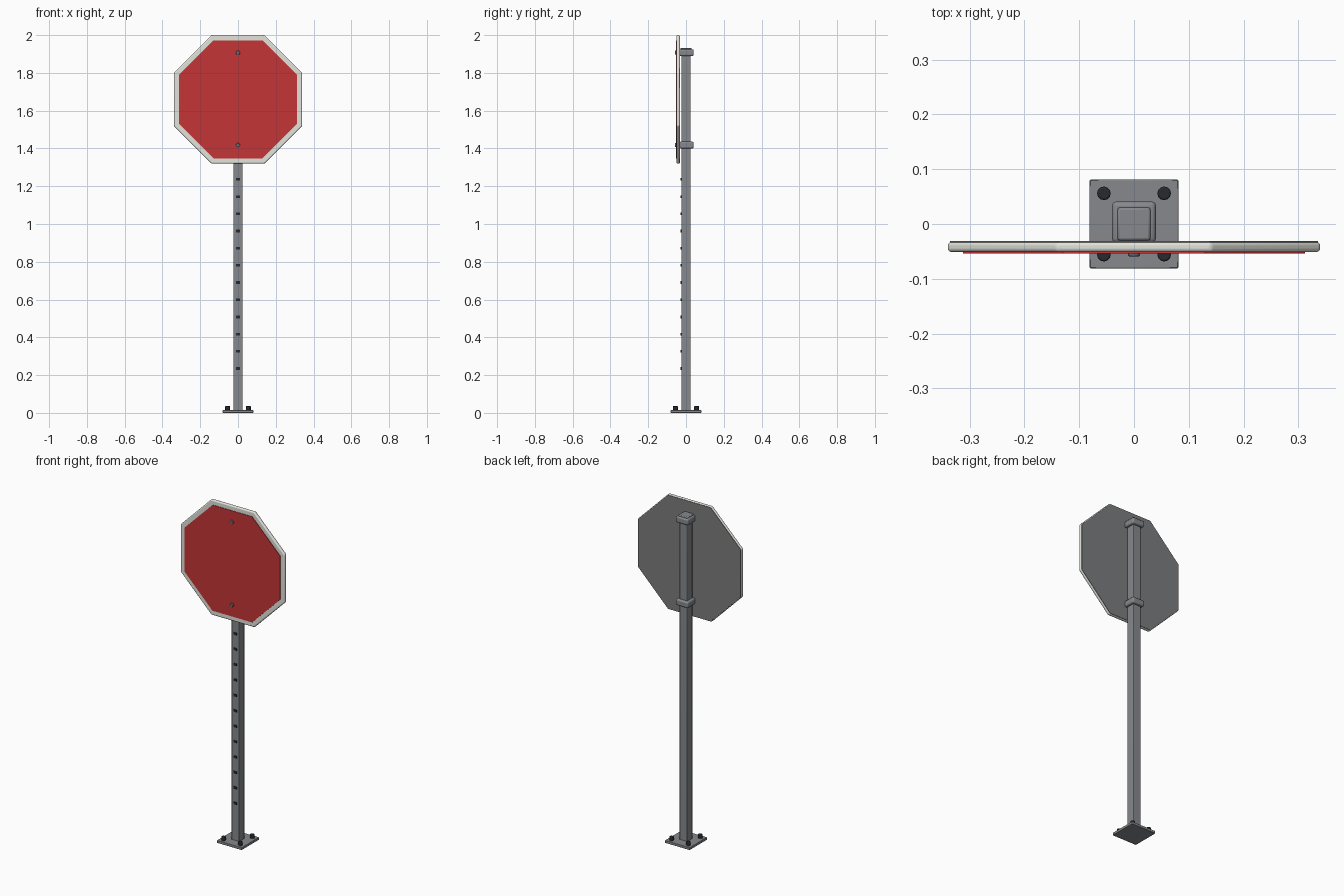
import bpy
import math

if "Cube" in bpy.data.objects:
    bpy.data.objects.remove(bpy.data.objects["Cube"])

# ---------- colours ----------
def material(name, rgb):
    m = bpy.data.materials.new(name)
    m.diffuse_color = (*rgb, 1.0)
    m.use_nodes = True
    m.node_tree.nodes["Principled BSDF"].inputs["Base Color"].default_value = m.diffuse_color
    return m

STEEL = material("galvanised grey", (0.24, 0.25, 0.265))
BACK = material("panel back grey", (0.20, 0.205, 0.21))
WHITE = material("border off white", (0.76, 0.77, 0.71))
RED = material("sign red", (0.56, 0.035, 0.038))
DARK = material("dark bolt", (0.022, 0.023, 0.026))
BOLT = material("sign bolt grey", (0.13, 0.16, 0.18))


# ---------- helpers ----------
def finish(ob, name, mat, bevel=0.0, segments=2):
    ob.name = name
    ob.data.materials.append(mat)
    bpy.ops.object.transform_apply(location=False, rotation=True, scale=True)
    if bevel:
        b = ob.modifiers.new("bevel", 'BEVEL')
        b.width = bevel
        b.segments = segments
        b.limit_method = 'ANGLE'
    bpy.ops.object.shade_smooth_by_angle(angle=math.radians(30))
    return ob

def box(name, lo, hi, mat, bevel=0.0, segments=2):
    centre = [(a + b) / 2 for a, b in zip(lo, hi)]
    bpy.ops.mesh.primitive_cube_add(size=1, location=centre)
    ob = bpy.context.object
    ob.scale = [b - a for a, b in zip(lo, hi)]
    return finish(ob, name, mat, bevel, segments)

def octagon(name, apothem, y0, y1, mat, bevel=0.0, segments=2):
    # flat-sided octagon plate standing in the xz plane
    bpy.ops.mesh.primitive_cylinder_add(
        vertices=8, radius=apothem / math.cos(math.pi / 8), depth=y1 - y0)
    ob = bpy.context.object
    ob.rotation_euler = (0, 0, math.pi / 8)
    bpy.ops.object.transform_apply(location=False, rotation=True, scale=False)
    ob.rotation_euler = (math.pi / 2, 0, 0)
    ob.location = (0, (y0 + y1) / 2, SIGN_Z)
    return finish(ob, name, mat, bevel, segments)


SIGN_Z = 1.66

# ---------- post, cap and base plate ----------
box("base_plate", (-0.081, -0.081, 0), (0.081, 0.081, 0.015), STEEL, 0.002)
box("post", (-0.025, -0.025, 0.012), (0.025, 0.025, 1.92), STEEL, 0.003)
box("post_cap", (-0.03, -0.03, 1.908), (0.03, 0.03, 1.932), STEEL, 0.004)

# ---------- anchor bolts ----------
for i, (sx, sy) in enumerate([(-1, -1), (1, -1), (1, 1), (-1, 1)]):
    bpy.ops.mesh.primitive_cylinder_add(
        vertices=12, radius=0.0125, depth=0.024,
        location=(sx * 0.055, sy * 0.056, 0.024))
    finish(bpy.context.object, f"anchor_bolt_{i + 1}", DARK, 0.003)

# ---------- punched slots down the front of the post ----------
for i in range(12):
    z = 0.235 + i * 0.091
    box(f"post_slot_{i + 1}", (-0.010, -0.028, z - 0.007),
        (0.010, -0.022, z + 0.007), DARK)

# ---------- octagonal sign ----------
octagon("sign_border", 0.34, -0.051, -0.033, WHITE, 0.006, 3)
octagon("sign_back", 0.336, -0.035, -0.031, BACK)
octagon("sign_face", 0.312, -0.054, -0.048, RED)

# ---------- clamp bands and sign bolts ----------
for label, z in (("upper", 1.907), ("lower", 1.418)):
    box(f"{label}_clamp", (-0.04, -0.034, z - 0.018),
        (0.04, 0.041, z + 0.018), STEEL, 0.008, 3)
    bpy.ops.mesh.primitive_cylinder_add(
        vertices=12, radius=0.011, depth=0.012, location=(0, -0.053, z),
        rotation=(math.pi / 2, 0, 0))
    finish(bpy.context.object, f"{label}_sign_bolt", BOLT, 0.002)
